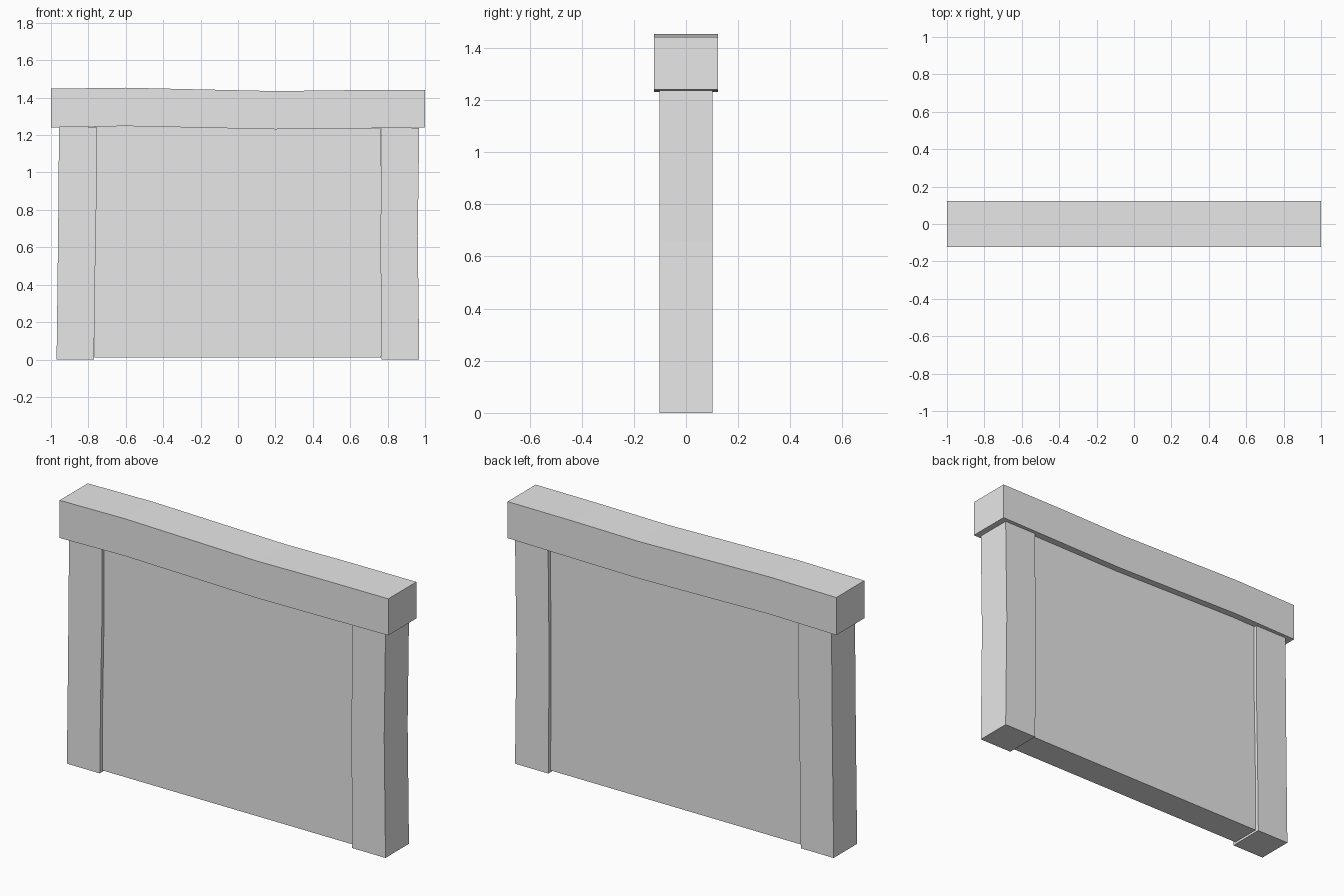
import bpy
import bmesh

if "Cube" in bpy.data.objects:
    bpy.data.objects.remove(bpy.data.objects["Cube"])

stone = bpy.data.materials.new("light_grey")
stone.diffuse_color = (0.8, 0.8, 0.8, 1)
stone.use_nodes = True
stone.node_tree.nodes["Principled BSDF"].inputs["Base Color"].default_value = stone.diffuse_color


def loft(name, sections):
    """Bridge a row of four-cornered sections into a closed solid."""
    bm = bmesh.new()
    rings = [[bm.verts.new(p) for p in s] for s in sections]
    for a, b in zip(rings, rings[1:]):
        for i in range(4):
            j = (i + 1) % 4
            bm.faces.new((a[i], a[j], b[j], b[i]))
    bm.faces.new(rings[0])
    bm.faces.new(rings[-1])
    bmesh.ops.recalc_face_normals(bm, faces=bm.faces)
    mesh = bpy.data.meshes.new(name)
    bm.to_mesh(mesh)
    bm.free()
    mesh.materials.append(stone)
    obj = bpy.data.objects.new(name, mesh)
    bpy.context.collection.objects.link(obj)
    return obj


def upright(name, levels, d):
    """Solid from (z, x_left, x_right) levels with half depth d."""
    return loft(name, [[(l, -d, z), (r, -d, z), (r, d, z), (l, d, z)]
                       for z, l, r in levels])


def lying(name, stations, d):
    """Solid from (x, z_low, z_high) stations with half depth d."""
    return loft(name, [[(x, -d, lo), (x, d, lo), (x, d, hi), (x, -d, hi)]
                       for x, lo, hi in stations])


# Slightly crooked end posts
upright("left_post", [(0, -0.97, -0.77), (0.4, -0.965, -0.765),
                      (0.85, -0.96, -0.757), (1.242, -0.957, -0.757)], 0.102)
upright("right_post", [(0, 0.969, 0.766), (0.66, 0.961, 0.762),
                       (1.237, 0.969, 0.768)], 0.102)

# Recessed wall panel between the posts
lying("wall_panel", [(-0.767, 0.01, 1.245), (-0.6, 0.01, 1.248),
                     (0.2, 0.01, 1.232), (0.765, 0.01, 1.236)], 0.083)

# Wavy coping beam along the top
lying("top_beam", [(-1, 1.241, 1.448), (-0.6, 1.248, 1.453),
                   (0.2, 1.231, 1.435), (0.6, 1.235, 1.44),
                   (1, 1.24, 1.441)], 0.122)
